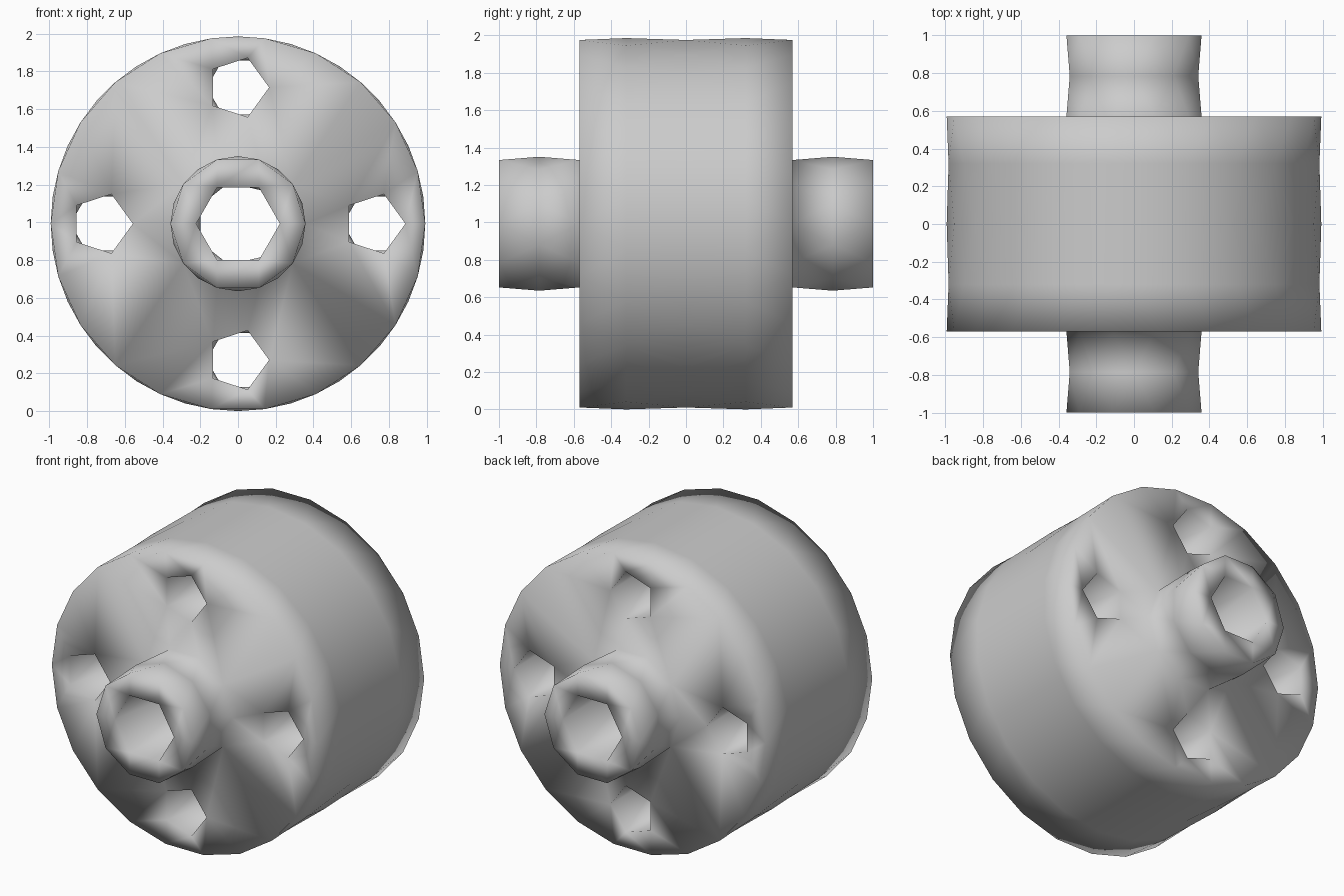
import bpy, bmesh
from math import cos, sin, pi

if "Cube" in bpy.data.objects:
    bpy.data.objects.remove(bpy.data.objects["Cube"])

R = 0.9925          # rim radius, also height of the axle
DISC_Y = 0.57       # half width of the wheel body
bm = bmesh.new()


def ring(sides, radius, y, cx=0.0, cz=0.0, turn=0.0):
    """Closed loop of (angle, vertex) around the y axis."""
    out = []
    for i in range(sides):
        a = 2 * pi * i / sides + turn
        out.append((a, bm.verts.new((cx + radius * cos(a), y, R + cz + radius * sin(a)))))
    return out


def skin(a, b):
    """Triangle strip between two loops, which may differ in side count."""
    def ang(loop, k):
        return loop[k % len(loop)][0] + 2 * pi * (k // len(loop))

    def vert(loop, k):
        return loop[k % len(loop)][1]
    i = j = 0
    while i < len(a) or j < len(b):
        step_a = j >= len(b) or (i < len(a) and ang(a, i + 1) <= ang(b, j + 1))
        if step_a:
            bm.faces.new((vert(a, i), vert(a, i + 1), vert(b, j)))
            i += 1
        else:
            bm.faces.new((vert(a, i), vert(b, j + 1), vert(b, j)))
            j += 1


def tube(rings):
    for a, b in zip(rings, rings[1:]):
        skin(a, b)
    return rings[0], rings[-1]


def cap(loops):
    """Fill a flat face bounded by the first loop, with holes at the rest."""
    edges = []
    for loop in loops:
        n = len(loop)
        for k in range(n):
            edges.append(bm.edges.get((loop[k][1], loop[(k + 1) % n][1])))
    bmesh.ops.triangle_fill(bm, edges=edges, use_beauty=True, normal=(0, 1, 0))


# Outer rim: five loops, every other one turned half a side
rim_front, rim_back = tube([ring(22, R, y, turn=(k % 2) * pi / 22)
                            for k, y in enumerate((-DISC_Y, -0.32, 0, 0.32, DISC_Y))])

# Four through holes around the hub
holes = [tube([ring(n, 0.165, y, cx, cz) for n, y in ((5, -DISC_Y), (6, 0), (5, DISC_Y))])
         for cx, cz in ((0.722, 0), (-0.722, 0), (0, 0.722), (0, -0.722))]

# Hub stubs on both sides
stubs = [tube([ring(10, 0.358, s * y, turn=t)
               for y, t in ((DISC_Y, 0), (0.785, pi / 10), (1.0, 0))]) for s in (-1, 1)]

# Central bore
bore = tube([ring(n, 0.222, y) for n, y in ((6, -1), (7, 0), (6, 1))])

# Flat ends of the body and of the hub
for side, rim in enumerate((rim_front, rim_back)):
    cap([rim, stubs[side][0]] + [h[side] for h in holes])
    cap([stubs[side][1], bore[side]])

bmesh.ops.recalc_face_normals(bm, faces=bm.faces)
mesh = bpy.data.meshes.new("wheel")
bm.to_mesh(mesh)
bm.free()
mesh.shade_smooth()
wheel = bpy.data.objects.new("wheel", mesh)
bpy.context.collection.objects.link(wheel)
